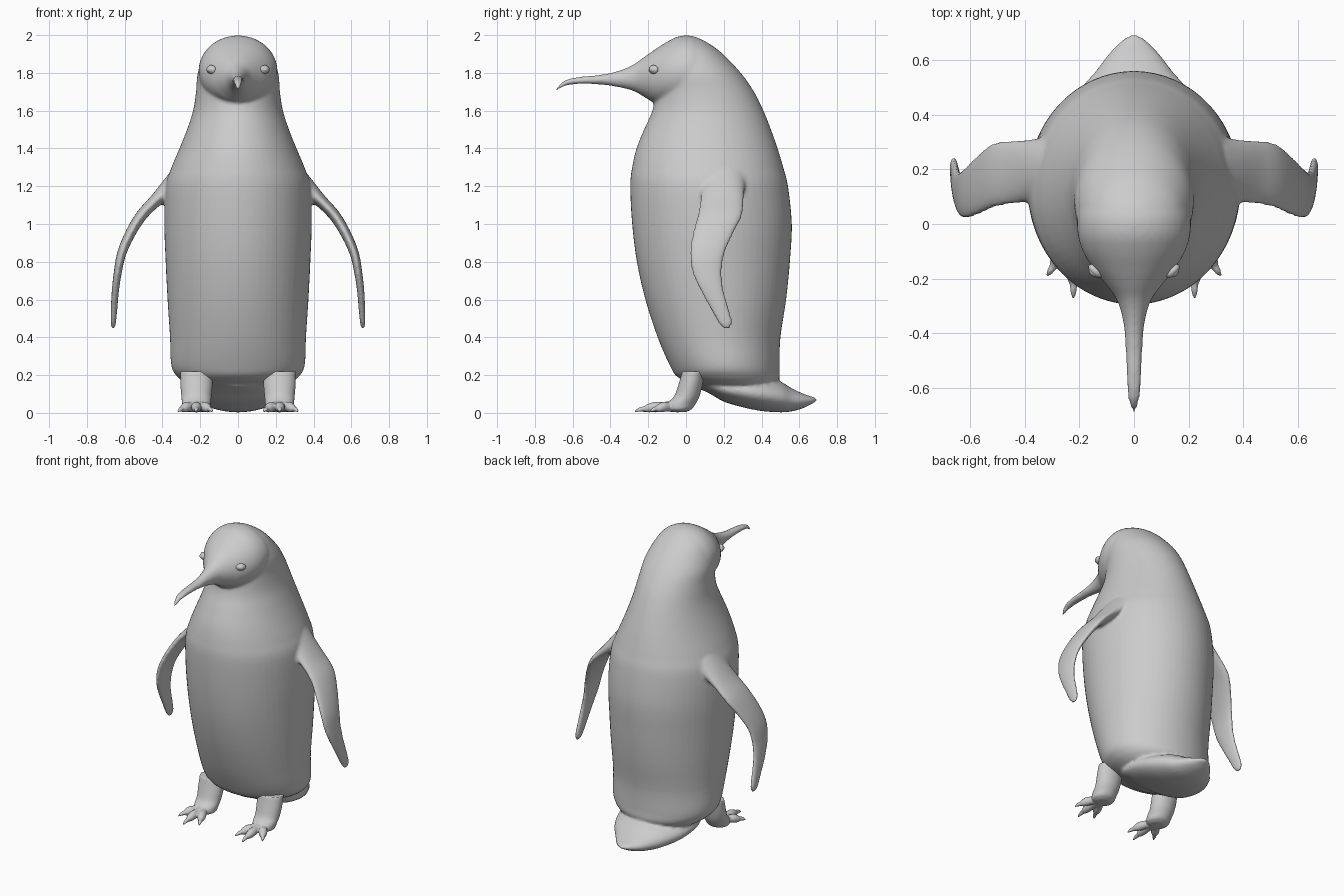
import bpy, bmesh, math
from mathutils import Vector


def spline(rows, n=5):
    """Smoothly interpolate rows of numbers (Catmull-Rom)."""
    out = []
    for i in range(len(rows) - 1):
        a, b, c, d = (rows[max(i - 1, 0)], rows[i], rows[i + 1],
                      rows[min(i + 2, len(rows) - 1)])
        for k in range(n):
            t = k / n
            out.append([0.5 * (2 * q + (r - p) * t + (2 * p - 5 * q + 4 * r - s) * t * t
                               + (3 * q - p - 3 * r + s) * t ** 3)
                        for p, q, r, s in zip(a, b, c, d)])
    out.append(list(rows[-1]))
    return out


def loft(bm, rings, sides=40):
    """Skin elliptical rings given as (centre, half axis u, half axis v)."""
    loops, faces = [], []
    for c, u, v in rings:
        loops.append([bm.verts.new(c + u * math.cos(a) + v * math.sin(a))
                      for a in (2 * math.pi * k / sides for k in range(sides))])
    for a, b in zip(loops, loops[1:]):
        for k in range(sides):
            j = (k + 1) % sides
            faces.append(bm.faces.new((a[k], a[j], b[j], b[k])))
    faces += [bm.faces.new(loops[0][::-1]), bm.faces.new(loops[-1])]
    bmesh.ops.recalc_face_normals(bm, faces=faces)


def upright(rows, x=0):
    """Rows of z, front y, back y, half width."""
    return [(Vector((x, (f + b) / 2, z)), Vector((w, 0, 0)), Vector((0, (b - f) / 2, 0)))
            for z, f, b, w in spline(rows)]


def lengthwise(rows):
    """Rows of y, top z, bottom z, half width."""
    return [(Vector((0, y, (t + b) / 2)), Vector((w, 0, 0)), Vector((0, 0, (t - b) / 2)))
            for y, t, b, w in spline(rows)]


def finish(name, bm, voxel, smooth):
    mesh = bpy.data.meshes.new(name)
    bm.to_mesh(mesh)
    bm.free()
    ob = bpy.data.objects.new(name, mesh)
    bpy.context.collection.objects.link(ob)
    for p in mesh.polygons:
        p.use_smooth = True
    if voxel:
        m = ob.modifiers.new("fuse", 'REMESH')
        m.mode, m.voxel_size, m.use_smooth_shade = 'VOXEL', voxel, True
        s = ob.modifiers.new("soften", 'SMOOTH')
        s.factor, s.iterations = 0.5, smooth
    return ob


bm = bmesh.new()

# Torso and back of the head
loft(bm, upright([
    (0.15, 0.04, 0.47, 0.27), (0.19, -0.045, 0.495, 0.32), (0.25, -0.085, 0.495, 0.353),
    (0.4, -0.15, 0.50, 0.36), (0.6, -0.215, 0.53, 0.373), (0.8, -0.26, 0.55, 0.383),
    (1.0, -0.285, 0.56, 0.39), (1.2, -0.295, 0.54, 0.383), (1.3, -0.285, 0.515, 0.352),
    (1.4, -0.262, 0.485, 0.31), (1.5, -0.222, 0.45, 0.27), (1.6, -0.178, 0.41, 0.238),
    (1.7, -0.16, 0.36, 0.222), (1.8, -0.16, 0.29, 0.213), (1.9, -0.14, 0.195, 0.175),
    (1.95, -0.10, 0.13, 0.13), (1.985, -0.05, 0.065, 0.07), (1.998, -0.01, 0.015, 0.012)]), 64)

# Face and long curved beak
loft(bm, lengthwise([
    (-0.69, 1.712, 1.702, 0.006), (-0.66, 1.748, 1.722, 0.017), (-0.62, 1.768, 1.736, 0.023),
    (-0.55, 1.78, 1.742, 0.028), (-0.45, 1.79, 1.738, 0.031), (-0.36, 1.81, 1.725, 0.039),
    (-0.28, 1.843, 1.705, 0.062), (-0.22, 1.885, 1.672, 0.105), (-0.17, 1.92, 1.643, 0.145),
    (-0.10, 1.965, 1.627, 0.187), (-0.03, 1.995, 1.62, 0.207), (0.05, 1.99, 1.62, 0.205),
    (0.13, 1.93, 1.65, 0.17)]))

# Tail wedge
loft(bm, lengthwise([
    (0.04, 0.20, 0.14, 0.10), (0.12, 0.20, 0.105, 0.20), (0.2, 0.20, 0.06, 0.25),
    (0.3, 0.20, 0.03, 0.26), (0.4, 0.19, 0.01, 0.24), (0.5, 0.165, 0.003, 0.19),
    (0.56, 0.13, 0.008, 0.14), (0.62, 0.102, 0.025, 0.095), (0.67, 0.085, 0.05, 0.048),
    (0.692, 0.075, 0.062, 0.015)]))

# Flippers: x, z, front y, back y, half thickness
flipper = spline([
    (0.30, 1.24, 0.07, 0.32, 0.07), (0.37, 1.18, 0.08, 0.31, 0.052),
    (0.44, 1.12, 0.075, 0.305, 0.034), (0.515, 1.04, 0.06, 0.295, 0.03),
    (0.575, 0.94, 0.033, 0.245, 0.027), (0.617, 0.84, 0.02, 0.203, 0.024),
    (0.637, 0.74, 0.035, 0.19, 0.021), (0.649, 0.65, 0.075, 0.20, 0.019),
    (0.656, 0.55, 0.13, 0.228, 0.017), (0.66, 0.48, 0.17, 0.245, 0.014),
    (0.661, 0.447, 0.198, 0.232, 0.008)])
for s in (1, -1):
    rings = []
    for i, (x, z, f, b, t) in enumerate(flipper):
        p, q = flipper[max(i - 1, 0)], flipper[min(i + 1, len(flipper) - 1)]
        n = Vector((-(q[1] - p[1]) * s, 0, q[0] - p[0])).normalized()
        rings.append((Vector((x * s, (f + b) / 2, z)), Vector((0, (b - f) / 2, 0)), n * t))
    loft(bm, rings, 32)
finish("body", bm, 0.01, 4)

for s, side in ((1, "left"), (-1, "right")):
    bm = bmesh.new()
    # Leg
    loft(bm, upright([
        (0.005, -0.075, 0.0, 0.045), (0.02, -0.10, 0.03, 0.07), (0.05, -0.10, 0.052, 0.076),
        (0.09, -0.062, 0.072, 0.08), (0.15, -0.04, 0.088, 0.085),
        (0.22, -0.02, 0.10, 0.085)], 0.22 * s))
    # Toes with knuckle and pointed claw: fraction of length, centre z, radius
    base = Vector((0.22 * s, -0.04, 0))
    for tip in ((0.135, -0.225), (0.222, -0.272), (0.318, -0.19)):
        reach = Vector((tip[0] * s, tip[1], 0)) - base
        across = reach.normalized().cross(Vector((0, 0, 1)))
        loft(bm, [(base + reach * t + Vector((0, 0, z)), across * r, Vector((0, 0, r)))
                  for t, z, r in spline([
                      (0, 0.036, 0.034), (0.35, 0.033, 0.025), (0.55, 0.031, 0.027),
                      (0.7, 0.025, 0.022), (0.78, 0.022, 0.014), (0.9, 0.017, 0.011),
                      (1.0, 0.007, 0.004)])], 20)
    finish(side + "_foot", bm, 0.005, 2)

    # Eye with a flattened lid ring around it
    for part, size in (("eye", (0.024, 0.022, 0.019)), ("eyelid", (0.031, 0.017, 0.023))):
        bm = bmesh.new()
        bmesh.ops.create_uvsphere(bm, u_segments=24, v_segments=16, radius=1)
        ob = finish(side + "_" + part, bm, 0, 0)
        ob.scale = size
        ob.location = (0.142 * s, -0.172, 1.818)
        ob.rotation_euler = (0, 0, math.radians(45) * s)
